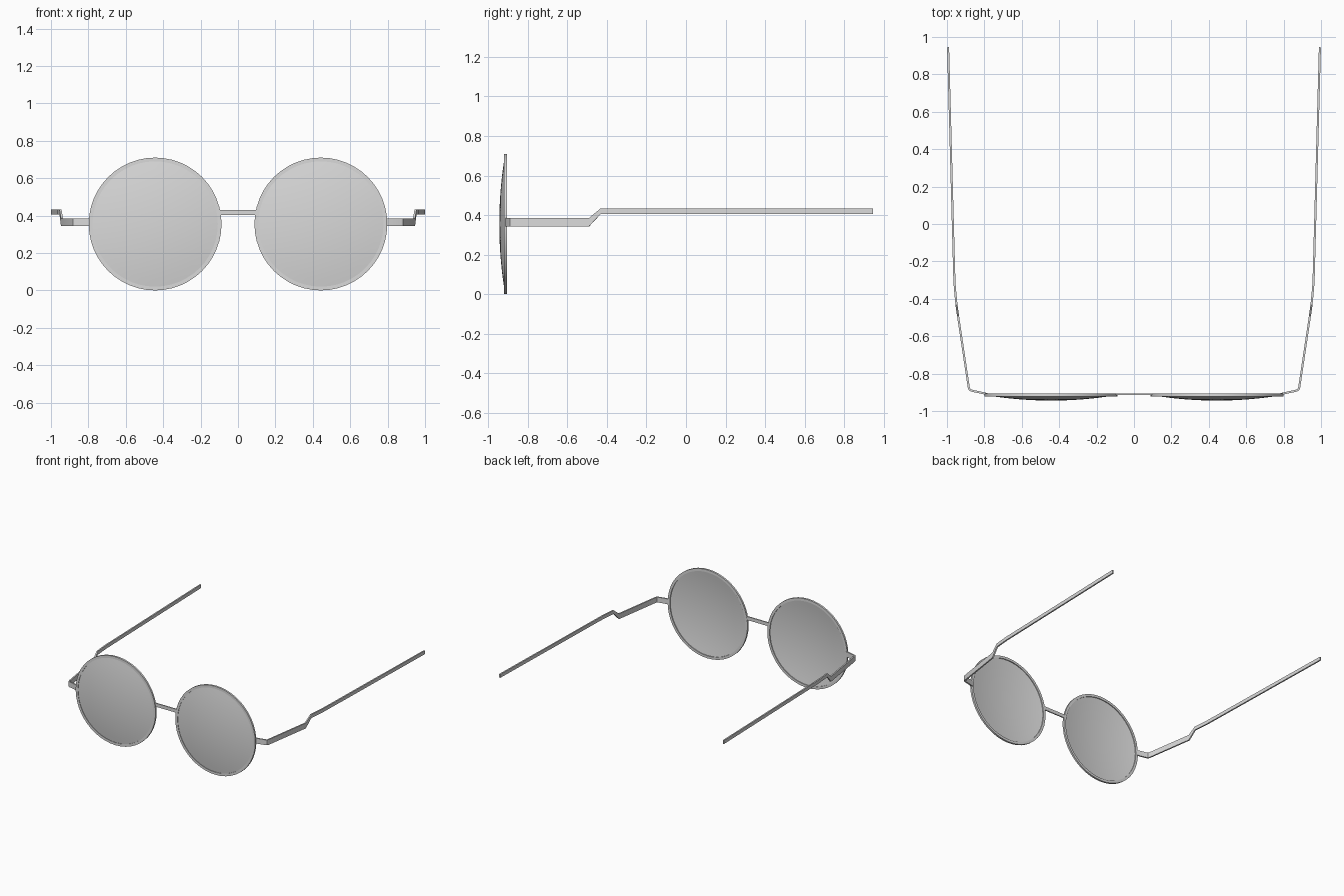
import bpy, bmesh, math
from mathutils import Vector

if "Cube" in bpy.data.objects:
    bpy.data.objects.remove(bpy.data.objects["Cube"])

SEG = 48
CX, CZ = 0.443, 0.355          # lens centre
R_OUT, R_IN = 0.355, 0.335     # rim radii

grey = bpy.data.materials.new("light grey")
grey.diffuse_color = (0.7, 0.7, 0.7, 1)
grey.use_nodes = True
grey.node_tree.nodes["Principled BSDF"].inputs["Base Color"].default_value = grey.diffuse_color


def finish(name, bm, angle=30):
    bmesh.ops.recalc_face_normals(bm, faces=bm.faces)
    mesh = bpy.data.meshes.new(name)
    bm.to_mesh(mesh)
    bm.free()
    mesh.materials.append(grey)
    ob = bpy.data.objects.new(name, mesh)
    bpy.context.collection.objects.link(ob)
    bpy.ops.object.select_all(action='DESELECT')
    ob.select_set(True)
    bpy.context.view_layer.objects.active = ob
    bpy.ops.object.shade_smooth_by_angle(angle=math.radians(angle))
    return ob


def lathe(name, profile, cx, closed):
    """Spin (radius, y) points about the lens axis."""
    bm = bmesh.new()
    rings = []
    for r, y in profile:
        if r == 0:
            rings.append([bm.verts.new((cx, y, CZ))] * SEG)
            continue
        rings.append([bm.verts.new((cx + r * math.cos(2 * math.pi * i / SEG), y,
                                    CZ + r * math.sin(2 * math.pi * i / SEG)))
                      for i in range(SEG)])
    pairs = list(zip(rings, rings[1:]))
    if closed:
        pairs.append((rings[-1], rings[0]))
    for a, b in pairs:
        for i in range(SEG):
            j = (i + 1) % SEG
            corners = list(dict.fromkeys((a[i], a[j], b[j], b[i])))
            bm.faces.new(corners)
    return finish(name, bm)


def strip(name, path, thick, sign=1):
    """Sweep a thin upright bar along (x, y, z_low, z_high) points."""
    bm = bmesh.new()
    pts = [Vector((p[0], p[1])) for p in path]
    rings = []
    for i, (x, y, lo, hi) in enumerate(path):
        t = (pts[min(i + 1, len(pts) - 1)] - pts[max(i - 1, 0)]).normalized()
        n = Vector((t.y, -t.x)) * thick / 2
        rings.append([bm.verts.new((sign * (x + s * n.x), y + s * n.y, z))
                      for s, z in ((1, lo), (1, hi), (-1, hi), (-1, lo))])
    for a, b in zip(rings, rings[1:]):
        for k in range(4):
            m = (k + 1) % 4
            bm.faces.new((a[k], a[m], b[m], b[k]))
    bm.faces.new(rings[0])
    bm.faces.new(rings[-1])
    return finish(name, bm)


# Shallow dome profiles for the lens: outer skin, then inner skin
def dome(y_edge, sag, radius, steps=8):
    return [(radius * k / steps, y_edge - sag * (1 - (k / steps) ** 2))
            for k in range(steps + 1)]


lens_profile = dome(-0.917, 0.027, 0.338) + dome(-0.912, 0.027, 0.338)[::-1]
rim_profile = [(R_IN, -0.921), (R_OUT, -0.921), (R_OUT, -0.906), (R_IN, -0.906)]

# Temple: short end piece, hinge bend, low front part, step up, long arm
LOW, HIGH = (0.343, 0.385), (0.405, 0.433)
temple_path = [(0.785, -0.909, *LOW), (0.868, -0.891, *LOW), (0.878, -0.887, *LOW),
               (0.883, -0.876, *LOW), (0.941, -0.49, *LOW), (0.949, -0.432, *HIGH),
               (0.955, -0.37, *HIGH), (0.96, -0.31, *HIGH), (0.994, 0.945, *HIGH)]

for side, s in (("left", -1), ("right", 1)):
    lathe(f"{side}_rim", rim_profile, s * CX, True)
    lathe(f"{side}_lens", lens_profile, s * CX, False)
    strip(f"{side}_temple", temple_path, 0.011, s)

# Bridge between the rims
strip("bridge", [(-0.1, -0.911, 0.402, 0.43), (0.1, -0.911, 0.402, 0.43)], 0.009)
